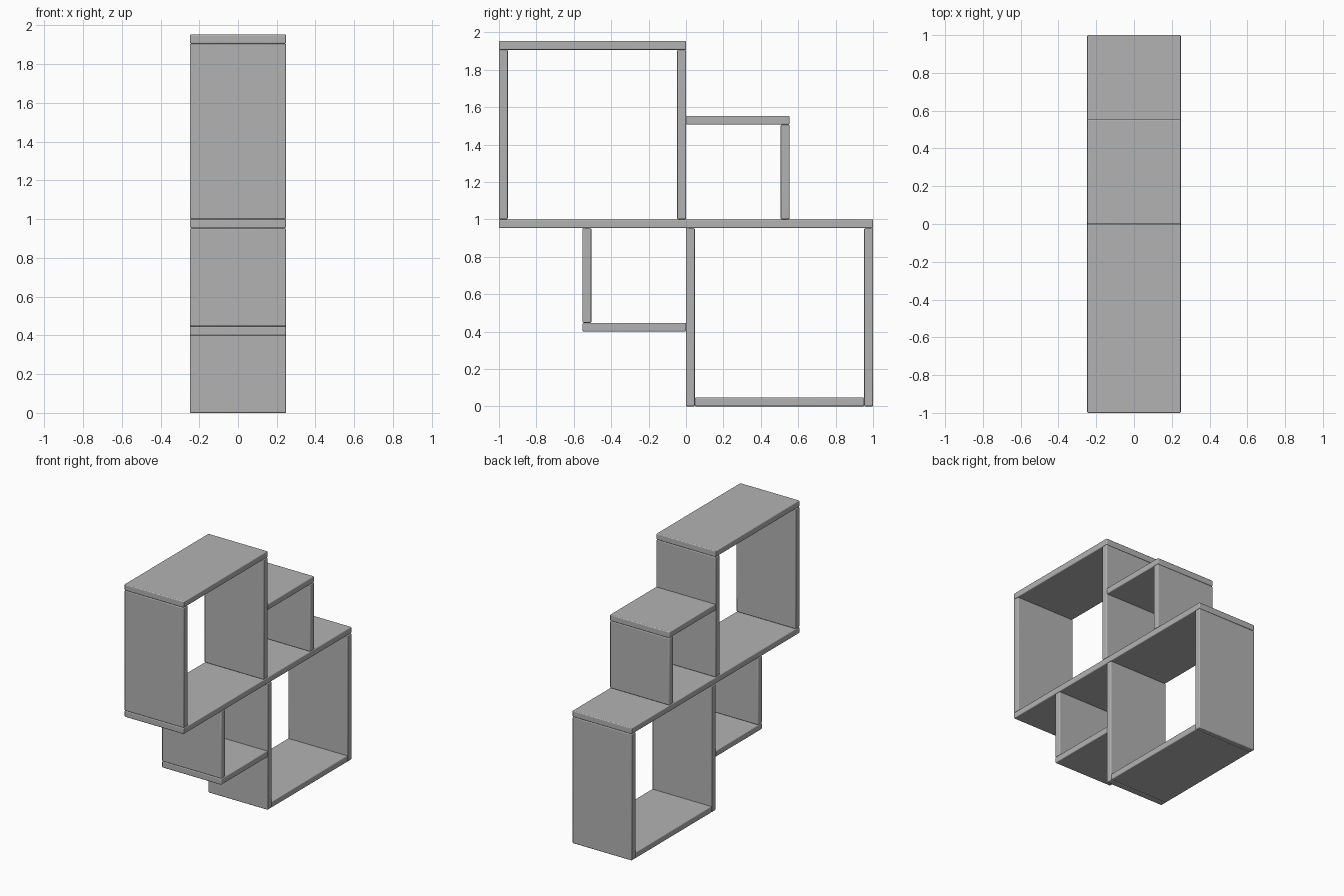
import bpy

cube = bpy.data.objects.get("Cube")
if cube:
    bpy.data.objects.remove(cube, do_unlink=True)

WIDTH = 0.495   # depth of every board along x
T = 0.047       # board thickness
MID = 0.953     # underside of the long shelf
DECK = MID + T  # top of the long shelf
TOP = 1.953     # overall height
SMALL = 0.553   # outer size of the small boxes

gray = bpy.data.materials.new("board_gray")
gray.use_nodes = True
color = (0.45, 0.45, 0.45, 1)
gray.diffuse_color = color
gray.node_tree.nodes["Principled BSDF"].inputs["Base Color"].default_value = color


def board(name, y0, y1, z0, z1):
    """Board with softly rounded edges spanning y0..y1 and z0..z1."""
    bpy.ops.mesh.primitive_cube_add(size=1, location=(0, (y0 + y1) / 2, (z0 + z1) / 2))
    ob = bpy.context.object
    ob.name = name
    ob.scale = (WIDTH, y1 - y0, z1 - z0)
    bpy.ops.object.transform_apply(location=False, rotation=False, scale=True)
    ob.data.materials.append(gray)
    bevel = ob.modifiers.new("rounded_edges", "BEVEL")
    bevel.width = 0.006
    bevel.segments = 3
    bpy.ops.object.shade_smooth_by_angle()


# Long shelf shared by all boxes
board("long_shelf", -1, 1, MID, DECK)

# Large upper box at the front
board("upper_large_top", -1, 0, TOP - T, TOP)
board("upper_large_front_side", -1, -1 + T, DECK, TOP - T)
board("upper_large_back_side", -T, 0, DECK, TOP - T)

# Small upper box at the back
board("upper_small_top", 0, SMALL, DECK + SMALL - T, DECK + SMALL)
board("upper_small_side", SMALL - T, SMALL, DECK, DECK + SMALL - T)

# Small lower box at the front
board("lower_small_bottom", -SMALL, 0, MID - SMALL, MID - SMALL + T)
board("lower_small_side", -SMALL, -SMALL + T, MID - SMALL + T, MID)

# Large lower box at the back, its bottom set between the sides
board("lower_large_front_side", 0, T, 0, MID)
board("lower_large_back_side", 1 - T, 1, 0, MID)
board("lower_large_bottom", T, 1 - T, 0, T)
